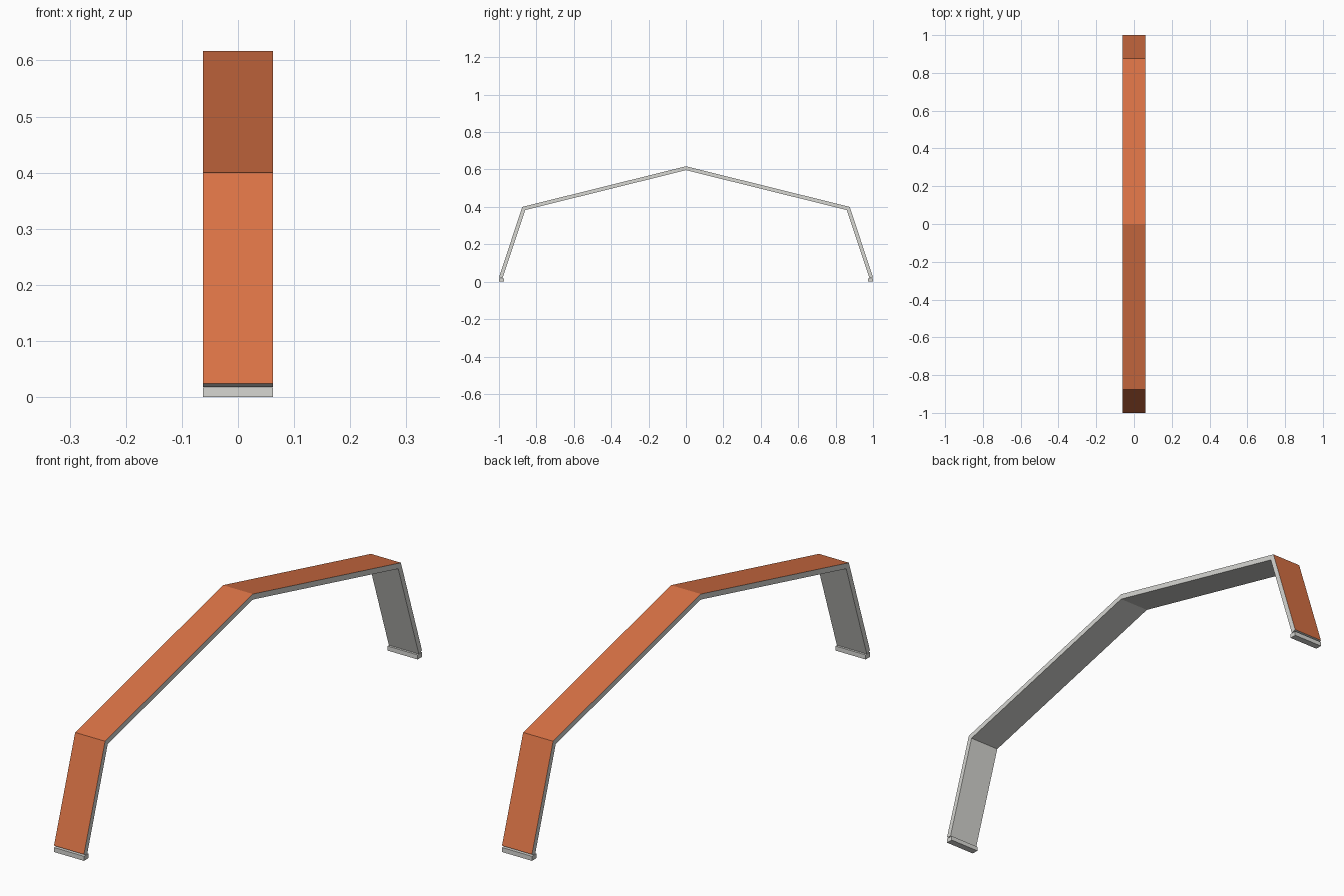
import bpy
from mathutils import Vector

if "Cube" in bpy.data.objects:
    bpy.data.objects.remove(bpy.data.objects["Cube"])

HALF_W = 0.062   # half of the band width along x
THICK = 0.02     # band thickness


def material(name, rgb):
    m = bpy.data.materials.new(name)
    m.diffuse_color = (*rgb, 1.0)
    m.use_nodes = True
    m.node_tree.nodes["Principled BSDF"].inputs["Base Color"].default_value = m.diffuse_color
    return m


orange = material("orange paint", (0.70, 0.17, 0.06))
grey = material("light grey", (0.68, 0.68, 0.65))


def extrude_profile(name, profile, painted=()):
    """Extrude a closed (y, z) profile along x; painted lists the orange edges."""
    n = len(profile)
    verts = [(x, y, z) for x in (-HALF_W, HALF_W) for y, z in profile]
    faces = [(i, i + n, (i + 1) % n + n, (i + 1) % n) for i in range(n)]
    faces += [tuple(range(n)), tuple(reversed(range(n, 2 * n)))]
    mesh = bpy.data.meshes.new(name)
    mesh.from_pydata(verts, [], faces)
    mesh.materials.append(grey)
    mesh.materials.append(orange)
    for i in painted:
        mesh.polygons[i].material_index = 1
    obj = bpy.data.objects.new(name, mesh)
    bpy.context.collection.objects.link(obj)
    return obj


def inset_path(path, t):
    """Offset an open path to its right-hand side with mitred corners."""
    pts = [Vector(p) for p in path]
    dirs = [(b - a).normalized() for a, b in zip(pts, pts[1:])]
    norms = [Vector((d.y, -d.x)) for d in dirs]
    result = []
    for i, p in enumerate(pts):
        a, b = norms[max(i - 1, 0)], norms[min(i, len(norms) - 1)]
        result.append(p + (a + b) * (t / (1 + a.dot(b))))
    return [tuple(p) for p in result]


# Bent arch band, painted on its outer faces only
outer = [(-1.0, 0.024), (-0.875, 0.4), (0, 0.617), (0.875, 0.4), (1.0, 0.024)]
inner = inset_path(outer, THICK)
extrude_profile("arch_band", outer + inner[::-1], painted=range(4))

# Flat foot pads under both ends
for name, s in (("front_foot", -1), ("back_foot", 1)):
    pad = [(s * 1.0, 0), (s * 1.0, 0.017), (s * 0.974, 0.017), (s * 0.974, 0)]
    extrude_profile(name, pad if s < 0 else pad[::-1])
